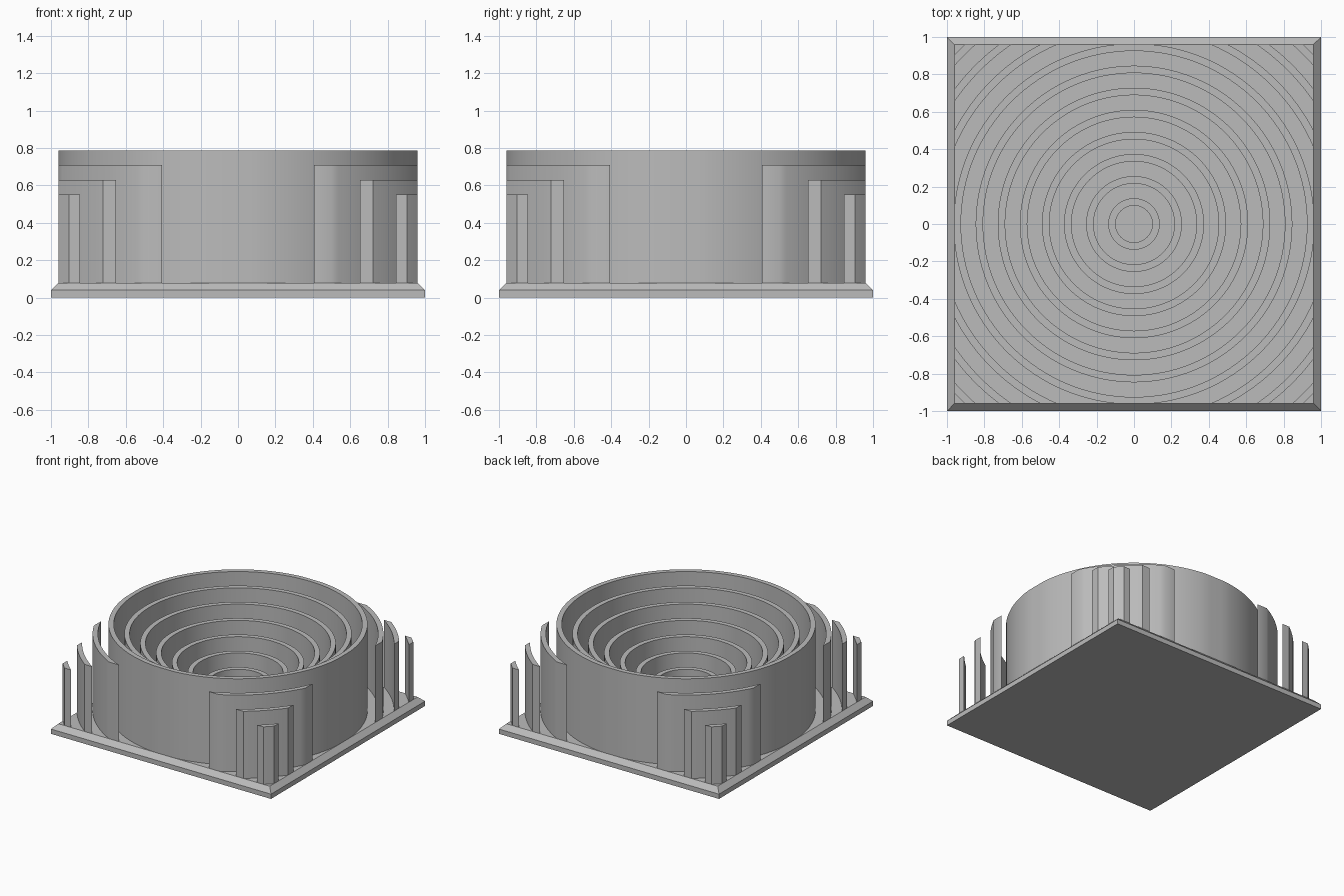
import bpy, bmesh, math

cube = bpy.data.objects.get("Cube")
if cube:
    bpy.data.objects.remove(cube, do_unlink=True)

U = 2 / 50.8            # one design unit: the wall thickness
W = 1 - U               # half width of the plate's top face
FLOOR = 2 * U

grey = bpy.data.materials.new("plain grey")
grey.use_nodes = True
COLOUR = (0.5, 0.5, 0.5, 1)
grey.diffuse_color = COLOUR
grey.node_tree.nodes["Principled BSDF"].inputs["Base Color"].default_value = COLOUR


def finish(bm, name):
    bmesh.ops.recalc_face_normals(bm, faces=bm.faces)
    mesh = bpy.data.meshes.new(name)
    bm.to_mesh(mesh)
    bm.free()
    mesh.materials.append(grey)
    obj = bpy.data.objects.new(name, mesh)
    bpy.context.collection.objects.link(obj)
    bpy.ops.object.select_all(action="DESELECT")
    obj.select_set(True)
    bpy.context.view_layer.objects.active = obj
    bpy.ops.object.shade_smooth_by_angle(angle=math.radians(30))
    return obj


def wall(bm, inner, outer, top, start, steps, closed):
    """Curved wall: sections swept in angle, trimmed to the plate's top face."""
    def clamp(v):
        return max(-W, min(W, v))

    def section(t):
        verts = []
        for r, z in ((inner, FLOOR), (outer, FLOOR), (outer, top), (inner, top)):
            if closed:
                a = math.tau * t
            else:
                trim = math.acos(W / r)
                a = start + trim + (math.pi / 2 - 2 * trim) * t
            verts.append(bm.verts.new((clamp(r * math.cos(a)), clamp(r * math.sin(a)), z)))
        return verts

    sections = [section(i / steps) for i in range(steps if closed else steps + 1)]
    pairs = list(zip(sections, sections[1:]))
    if closed:
        pairs.append((sections[-1], sections[0]))
    else:
        bm.faces.new(sections[0])
        bm.faces.new(sections[-1])
    for a, b in pairs:
        for i in range(4):
            j = (i + 1) % 4
            bm.faces.new((a[i], a[j], b[j], b[i]))


# Square base plate with a chamfered upper edge
bm = bmesh.new()
loops = [[bm.verts.new((x * h, y * h, z)) for x, y in ((-1, -1), (1, -1), (1, 1), (-1, 1))]
         for h, z in ((1, 0), (1, U), (W, FLOOR))]
bm.faces.new(loops[0])
bm.faces.new(loops[-1])
for low, high in zip(loops, loops[1:]):
    for i in range(4):
        j = (i + 1) % 4
        bm.faces.new((low[i], low[j], high[j], high[i]))
finish(bm, "base_plate")

# Concentric walls: rising to the eighth ring, then falling towards the corners
for k in range(1, 12):
    inner = (3 * k - 0.5) * U
    outer = inner + U
    top = (20 - 2 * abs(k - 8)) * U
    bm = bmesh.new()
    if inner < W:
        wall(bm, inner, outer, top, 0, 128, True)
        finish(bm, f"ring_wall_{k}")
    else:
        for quarter in range(4):
            wall(bm, inner, outer, top, quarter * math.pi / 2, 16, False)
        finish(bm, f"corner_walls_{k}")
